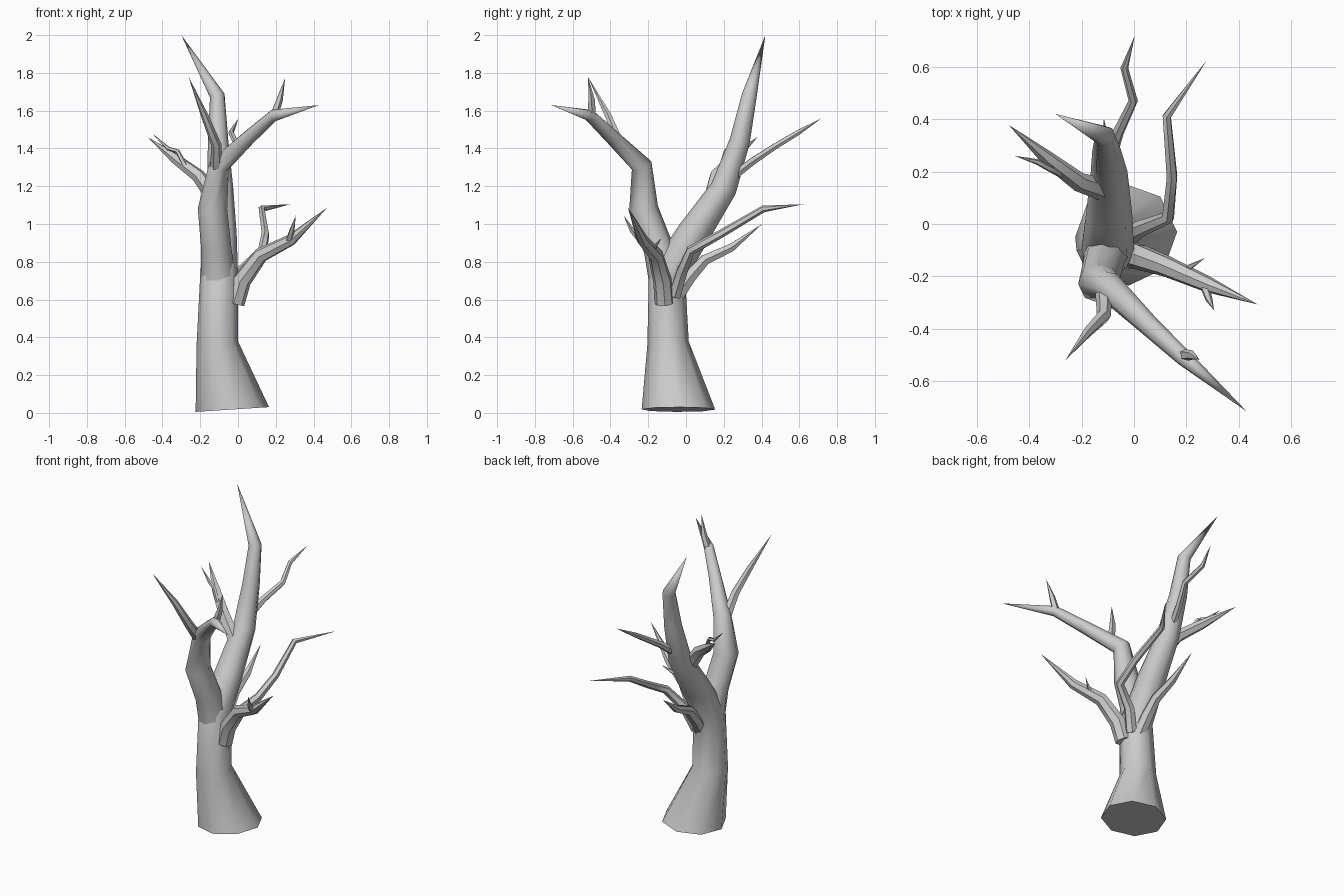
import bpy, bmesh, math
from mathutils import Vector


def limb(name, path, sides=7, start_dir=None):
    """Tapering tube through (x, y, z, radius) points, closing to a point at the tip."""
    pts = [Vector(p[:3]) for p in path]
    bm = bmesh.new()
    rings = []
    side = Vector((1, 0.05, 0))
    for i, p in enumerate(pts[:-1]):
        ahead = (pts[i + 1] - p).normalized()
        back = (p - pts[i - 1]).normalized() if i else ahead
        t = (ahead + back).normalized()
        if i == 0 and start_dir:
            t = Vector(start_dir).normalized()
        if i == 0 and abs(t.dot(side)) > 0.8:
            side = Vector((0, 1, 0))
        side = (side - t * side.dot(t)).normalized()
        up = t.cross(side)
        ring = []
        for k in range(sides):
            a = 2 * math.pi * k / sides
            ring.append(bm.verts.new(p + path[i][3] * (side * math.cos(a) + up * math.sin(a))))
        rings.append(ring)
    tip = bm.verts.new(pts[-1])
    bm.faces.new(rings[0][::-1])
    for a, b in zip(rings, rings[1:]):
        for k in range(sides):
            n = (k + 1) % sides
            bm.faces.new((a[k], a[n], b[n], b[k]))
    for k in range(sides):
        bm.faces.new((rings[-1][k], rings[-1][(k + 1) % sides], tip))
    bmesh.ops.recalc_face_normals(bm, faces=bm.faces)
    me = bpy.data.meshes.new(name)
    bm.to_mesh(me)
    bm.free()
    ob = bpy.data.objects.new(name, me)
    bpy.context.collection.objects.link(ob)
    ob.select_set(True)
    bpy.context.view_layer.objects.active = ob


# Trunk, flowing into the tall rear limb
limb("trunk", [(-.03, -.04, .018, .195), (-.11, -.095, .37, .11), (-.1, -.1, .73, .1),
               (-.095, .04, .95, .088), (-.095, .2, 1.19, .07), (-.105, .285, 1.44, .054),
               (-.11, .335, 1.68, .04), (-.3, .42, 2.0)], 8, (-.065, 0, 1))

# Large front limb
limb("front_limb", [(-.105, -.11, .72, .09), (-.115, -.145, .87, .08), (-.135, -.225, 1.08, .078),
                    (-.1, -.235, 1.31, .056), (.06, -.39, 1.46, .04), (.19, -.51, 1.575, .032),
                    (.43, -.715, 1.63)], 8)
limb("front_limb_twig", [(.19, -.5, 1.575, .024), (.22, -.5, 1.66, .018), (.25, -.518, 1.775)], 5)
limb("front_limb_branch", [(-.115, -.24, 1.28, .034), (-.115, -.35, 1.42, .027),
                           (-.175, -.41, 1.57, .02), (-.262, -.52, 1.78)], 6)

# Branches of the rear limb
limb("rear_branch", [(-.09, .26, 1.26, .025), (-.06, .35, 1.33, .022), (-.003, .47, 1.41, .018),
                     (-.037, .595, 1.485, .015), (.003, .718, 1.56)], 6)
limb("left_branch", [(-.11, .13, 1.12, .045), (-.21, .16, 1.255, .037), (-.33, .25, 1.345, .029),
                     (-.478, .378, 1.46)], 6)
limb("left_branch_twig", [(-.28, .19, 1.31, .014), (-.32, .21, 1.385, .012),
                          (-.37, .237, 1.4, .011), (-.455, .26, 1.48)], 5)

# Lower right branch with twigs
limb("right_branch", [(-.015, -.115, .58, .05), (.02, -.125, .7, .05), (.12, -.16, .835, .041),
                      (.28, -.23, .915, .031), (.472, -.307, 1.087)], 7)
limb("right_twig_front", [(.27, -.24, .915, .018), (.285, -.285, .965, .014), (.306, -.33, 1.045)], 5)
limb("right_twig_back", [(.14, -.165, .845, .02), (.2, -.172, .87, .014), (.27, -.13, .925)], 5)

# Lower rear branches
limb("low_rear_branch", [(-.03, -.06, .62, .035), (.02, -.02, .75, .032), (.13, .025, .86, .026),
                         (.145, .18, .945, .022), (.125, .41, 1.08, .018), (.278, .625, 1.105)], 6)
limb("low_back_branch", [(-.08, -.05, .62, .042), (-.085, .02, .72, .038), (-.09, .1, .81, .032),
                         (-.1, .24, .875, .024), (-.115, .403, 1.0)], 6)

bpy.ops.object.shade_smooth_by_angle(angle=math.radians(50))
